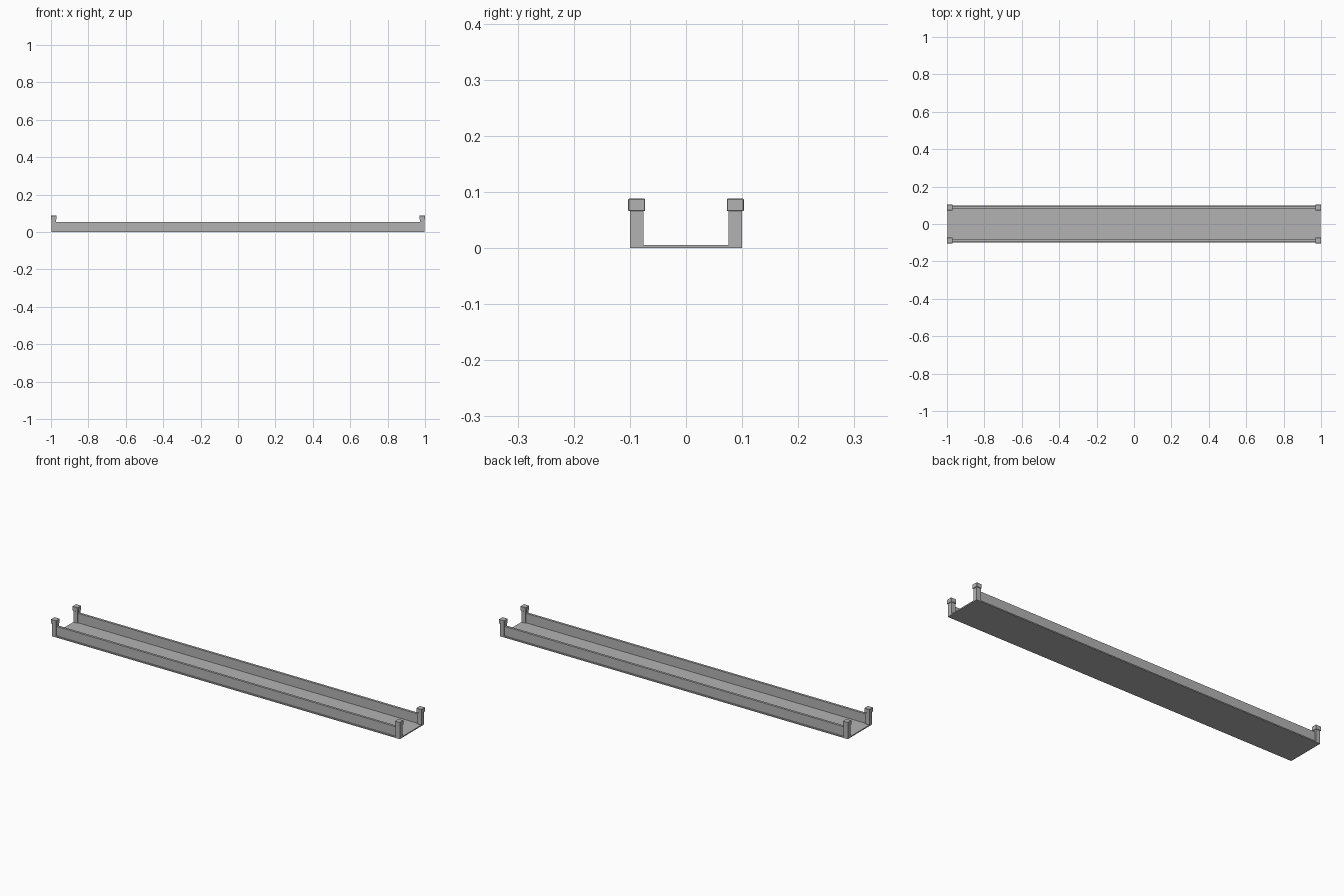
import bpy
import bmesh
from mathutils import Vector

old = bpy.data.objects.get("Cube")
if old:
    bpy.data.objects.remove(old, do_unlink=True)

# Single stone colour
stone = bpy.data.materials.new("grey_stone")
stone.use_nodes = True
grey = (0.45, 0.45, 0.45, 1)
stone.diffuse_color = grey
stone.node_tree.nodes["Principled BSDF"].inputs["Base Color"].default_value = grey


def box(name, low, high, bevel=0):
    """Box between two corners, with optional chamfered edges."""
    low, high = Vector(low), Vector(high)
    bm = bmesh.new()
    bmesh.ops.create_cube(bm, size=1)
    bmesh.ops.scale(bm, vec=high - low, verts=bm.verts)
    bmesh.ops.translate(bm, vec=(low + high) / 2, verts=bm.verts)
    if bevel:
        bmesh.ops.bevel(bm, geom=bm.edges[:], offset=bevel, segments=1,
                        affect='EDGES')
    mesh = bpy.data.meshes.new(name)
    bm.to_mesh(mesh)
    bm.free()
    mesh.materials.append(stone)
    obj = bpy.data.objects.new(name, mesh)
    bpy.context.collection.objects.link(obj)
    return obj


def centred_box(name, x, y, half, bottom, top, bevel=0):
    """Square upright box around a point."""
    return box(name, (x - half, y - half, bottom), (x + half, y + half, top), bevel)


# Walkway deck
box("deck", (-0.997, -0.1, 0), (0.997, 0.1, 0.006))

post_x, post_y = 0.985, 0.088
for side, sy in (("front", -1), ("back", 1)):
    y = sy * post_y
    # Long parapet wall
    box(side + "_wall", (-post_x, y - 0.006, 0.004), (post_x, y + 0.006, 0.055))
    # End posts with square caps
    for end, sx in (("right", -1), ("left", 1)):
        x = sx * post_x
        centred_box(f"{side}_{end}_post", x, y, 0.012, 0, 0.068)
        centred_box(f"{side}_{end}_cap", x, y, 0.015, 0.066, 0.088, 0.001)
